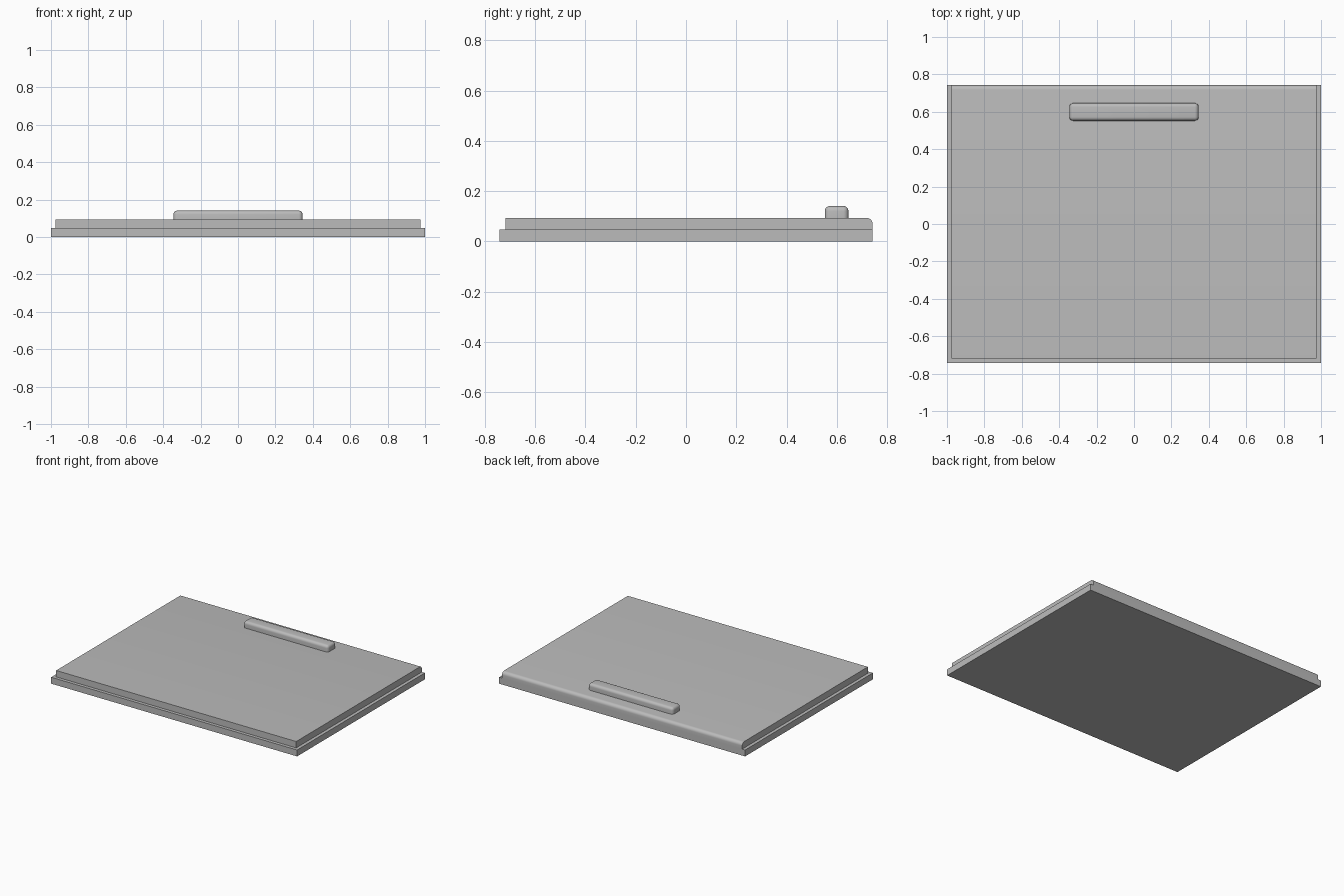
import bpy, bmesh, math
from mathutils import Vector

if "Cube" in bpy.data.objects:
    bpy.data.objects.remove(bpy.data.objects["Cube"], do_unlink=True)

grey = bpy.data.materials.new("plain_grey")
grey.use_nodes = True
colour = (0.5, 0.5, 0.5, 1)
grey.diffuse_color = colour
grey.node_tree.nodes["Principled BSDF"].inputs["Base Color"].default_value = colour

HALF_X, HALF_Y = 1.0, 0.742
STEP_Z, TOP_Z, LIP = 0.047, 0.094, 0.024


def finish(name, bm):
    """Turn a bmesh into a shaded object."""
    bmesh.ops.recalc_face_normals(bm, faces=bm.faces)
    mesh = bpy.data.meshes.new(name)
    bm.to_mesh(mesh)
    bm.free()
    mesh.materials.append(grey)
    obj = bpy.data.objects.new(name, mesh)
    bpy.context.collection.objects.link(obj)
    bpy.ops.object.select_all(action='DESELECT')
    obj.select_set(True)
    bpy.context.view_layer.objects.active = obj
    bpy.ops.object.shade_smooth_by_angle(angle=math.radians(35))
    return obj


def extrude(bm, face, offset):
    """Extrude one face and return its new cap."""
    out = bmesh.ops.extrude_face_region(bm, geom=[face])["geom"]
    bmesh.ops.translate(bm, vec=offset,
                        verts=[g for g in out if isinstance(g, bmesh.types.BMVert)])
    return next(g for g in out if isinstance(g, bmesh.types.BMFace))


# Panel: stepped cross-section swept from the back towards the front
bm = bmesh.new()
half = [(HALF_X, 0), (HALF_X, STEP_Z), (HALF_X - LIP, STEP_Z), (HALF_X - LIP, TOP_Z)]
outline = half + [(-x, z) for x, z in reversed(half)]
back = bm.faces.new([bm.verts.new((x, HALF_Y, z)) for x, z in outline])
cap = extrude(bm, back, Vector((0, LIP - 2 * HALF_Y, 0)))

# Front lip: lower part of the front pushed further out
corners = [v for v in cap.verts
           if abs(v.co.z - STEP_Z) < 1e-4 and abs(v.co.x) < HALF_X - LIP / 2]
bmesh.utils.face_split(cap, corners[0], corners[1])
lower = min((f for f in bm.faces
             if all(v.co.y < LIP * 2 - HALF_Y for v in f.verts)),
            key=lambda f: f.calc_center_median().z)
extrude(bm, lower, Vector((0, -LIP, 0)))
for f in [f for f in bm.faces if f.is_valid and
          all(abs(v.co.y - (LIP - HALF_Y)) < 1e-4 for v in f.verts)
          and max(v.co.z for v in f.verts) < STEP_Z + 1e-4]:
    bm.faces.remove(f)
bmesh.ops.recalc_face_normals(bm, faces=bm.faces)
bmesh.ops.dissolve_limit(bm, angle_limit=0.01, verts=bm.verts, edges=bm.edges)

# Rounded upper back edge
rounded = [e for e in bm.edges
           if all(v.co.z > TOP_Z - 1e-4 and v.co.y > HALF_Y - 1e-4 for v in e.verts)]
bmesh.ops.bevel(bm, geom=rounded, offset=0.024, segments=6, profile=0.5, affect='EDGES')
finish("panel", bm)

# Handle: bar with every edge rounded except where it meets the panel
bm = bmesh.new()
bmesh.ops.create_cube(bm, size=1)
bmesh.ops.scale(bm, vec=(0.69, 0.094, 0.047), verts=bm.verts)
bmesh.ops.translate(bm, vec=(0, 0.599, TOP_Z + 0.0235), verts=bm.verts)
edges = [e for e in bm.edges if any(v.co.z > TOP_Z + 0.01 for v in e.verts)]
bmesh.ops.bevel(bm, geom=edges, offset=0.02, segments=5, profile=0.5, affect='EDGES')
finish("handle", bm)
